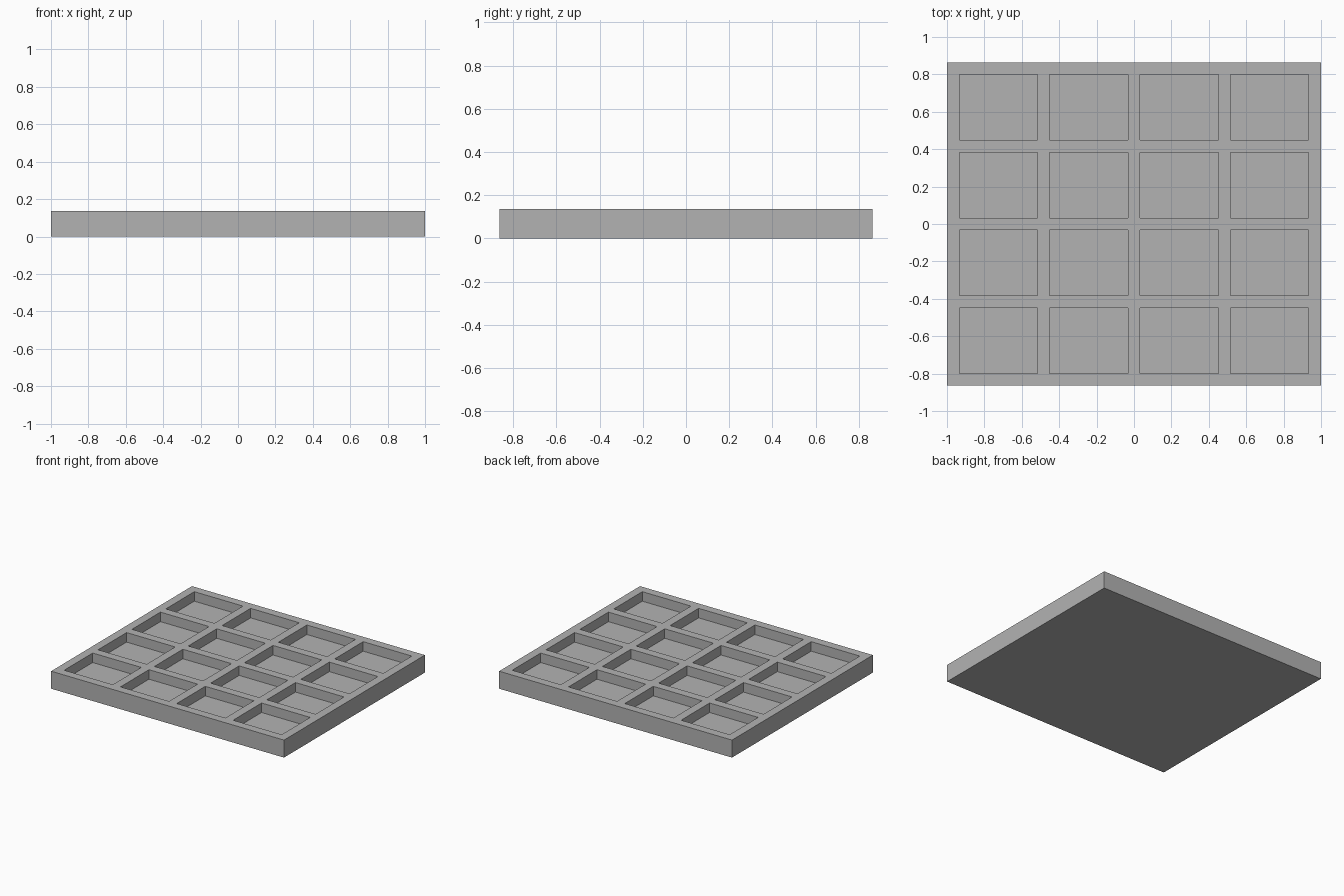
import bpy
import bmesh

cube = bpy.data.objects.get("Cube")
if cube:
    bpy.data.objects.remove(cube, do_unlink=True)

# Tray dimensions
COUNT = 4
WALL = 0.066
SIZE_X, SIZE_Y, HEIGHT = 2.0, 1.728, 0.136
DEPTH = 0.074

grey = bpy.data.materials.new("plain_grey")
grey.use_nodes = True
colour = (0.45, 0.45, 0.45, 1)
grey.diffuse_color = colour
grey.node_tree.nodes["Principled BSDF"].inputs["Base Color"].default_value = colour


def grid_lines(size):
    """Edges of alternating walls and pockets along one axis."""
    pocket = (size - (COUNT + 1) * WALL) / COUNT
    lines = [-size / 2]
    for i in range(COUNT):
        lines += [lines[-1] + WALL, lines[-1] + WALL + pocket]
    return lines + [size / 2]


xs, ys = grid_lines(SIZE_X), grid_lines(SIZE_Y)
bm = bmesh.new()

# Top surface as a grid of walls and pocket cells
grid = [[bm.verts.new((x, y, HEIGHT)) for x in xs] for y in ys]
pockets = []
for j in range(len(ys) - 1):
    for i in range(len(xs) - 1):
        face = bm.faces.new((grid[j][i], grid[j][i + 1],
                             grid[j + 1][i + 1], grid[j + 1][i]))
        if i % 2 and j % 2:
            pockets.append(face)

# Outer sides and flat underside
rim = (grid[0] + [row[-1] for row in grid[1:]]
       + grid[-1][-2::-1] + [row[0] for row in grid[-2:0:-1]])
base = [bm.verts.new((v.co.x, v.co.y, 0)) for v in rim]
for k in range(len(rim)):
    n = (k + 1) % len(rim)
    bm.faces.new((rim[k], base[k], base[n], rim[n]))
bm.faces.new(base[::-1])

# Sink the pockets with vertical walls
result = bmesh.ops.extrude_discrete_faces(bm, faces=pockets)
for face in result["faces"]:
    floor_verts = list(face.verts)
    bmesh.ops.translate(bm, verts=floor_verts, vec=(0, 0, -DEPTH))

bmesh.ops.remove_doubles(bm, verts=bm.verts, dist=0.0001)
bmesh.ops.recalc_face_normals(bm, faces=bm.faces)
bmesh.ops.dissolve_limit(bm, angle_limit=0.01, verts=bm.verts, edges=bm.edges)

mesh = bpy.data.meshes.new("compartment_tray")
bm.to_mesh(mesh)
bm.free()
mesh.materials.append(grey)
tray = bpy.data.objects.new("compartment_tray", mesh)
bpy.context.collection.objects.link(tray)
